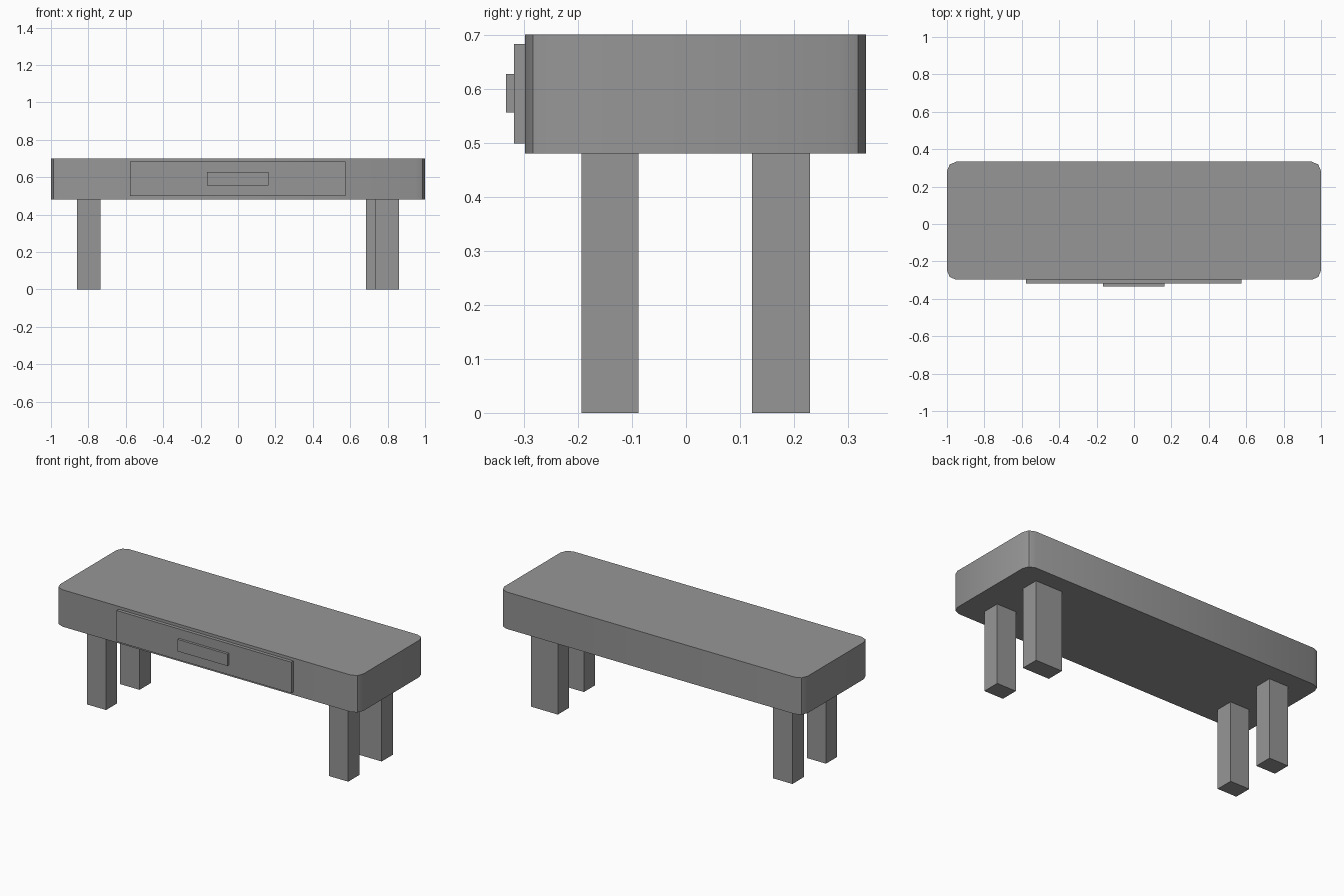
import bpy
import bmesh
from math import radians
from mathutils import Vector

cube = bpy.data.objects.get("Cube")
if cube:
    bpy.data.objects.remove(cube, do_unlink=True)

# Single grey finish
GREY = (0.305, 0.305, 0.305, 1.0)
grey = bpy.data.materials.new("plain grey")
grey.use_nodes = True
grey.diffuse_color = GREY
grey.node_tree.nodes["Principled BSDF"].inputs["Base Color"].default_value = GREY


def box(name, low, high, corner=0.0):
    """Box between two corners, optionally with rounded upright edges."""
    low, high = Vector(low), Vector(high)
    bm = bmesh.new()
    bmesh.ops.create_cube(bm, size=1)
    for v in bm.verts:
        v.co = (low + high) / 2 + v.co * (high - low)
    if corner:
        upright = [e for e in bm.edges
                   if abs(e.verts[0].co.z - e.verts[1].co.z) > 0.01]
        bmesh.ops.bevel(bm, geom=upright, offset=corner, segments=2,
                        profile=0.5, affect='EDGES')
    mesh = bpy.data.meshes.new(name)
    bm.to_mesh(mesh)
    bm.free()
    mesh.materials.append(grey)
    obj = bpy.data.objects.new(name, mesh)
    bpy.context.collection.objects.link(obj)
    return obj


# Thick slab with rounded corners
body = box("table_body", (-1, -0.298, 0.48), (1, 0.333, 0.70), corner=0.05)
bpy.ops.object.select_all(action='DESELECT')
body.select_set(True)
bpy.context.view_layer.objects.active = body
bpy.ops.object.shade_smooth_by_angle(angle=radians(30))

# Drawer front and its handle
box("drawer_front", (-0.577, -0.318, 0.498), (0.575, -0.29, 0.683))
box("drawer_handle", (-0.165, -0.333, 0.556), (0.163, -0.31, 0.627))

# Legs: the back left one is wider towards the middle
INNER, OUTER, TOP = 0.735, 0.862, 0.485
FRONT, BACK = (-0.193, -0.088), (0.122, 0.229)
for name, x0, x1, (y0, y1) in (
        ("front_right_leg", -OUTER, -INNER, FRONT),
        ("front_left_leg", INNER, OUTER, FRONT),
        ("back_right_leg", -OUTER, -INNER, BACK),
        ("back_left_leg", INNER - 0.05, OUTER, BACK)):
    box(name, (x0, y0, 0), (x1, y1, TOP))
